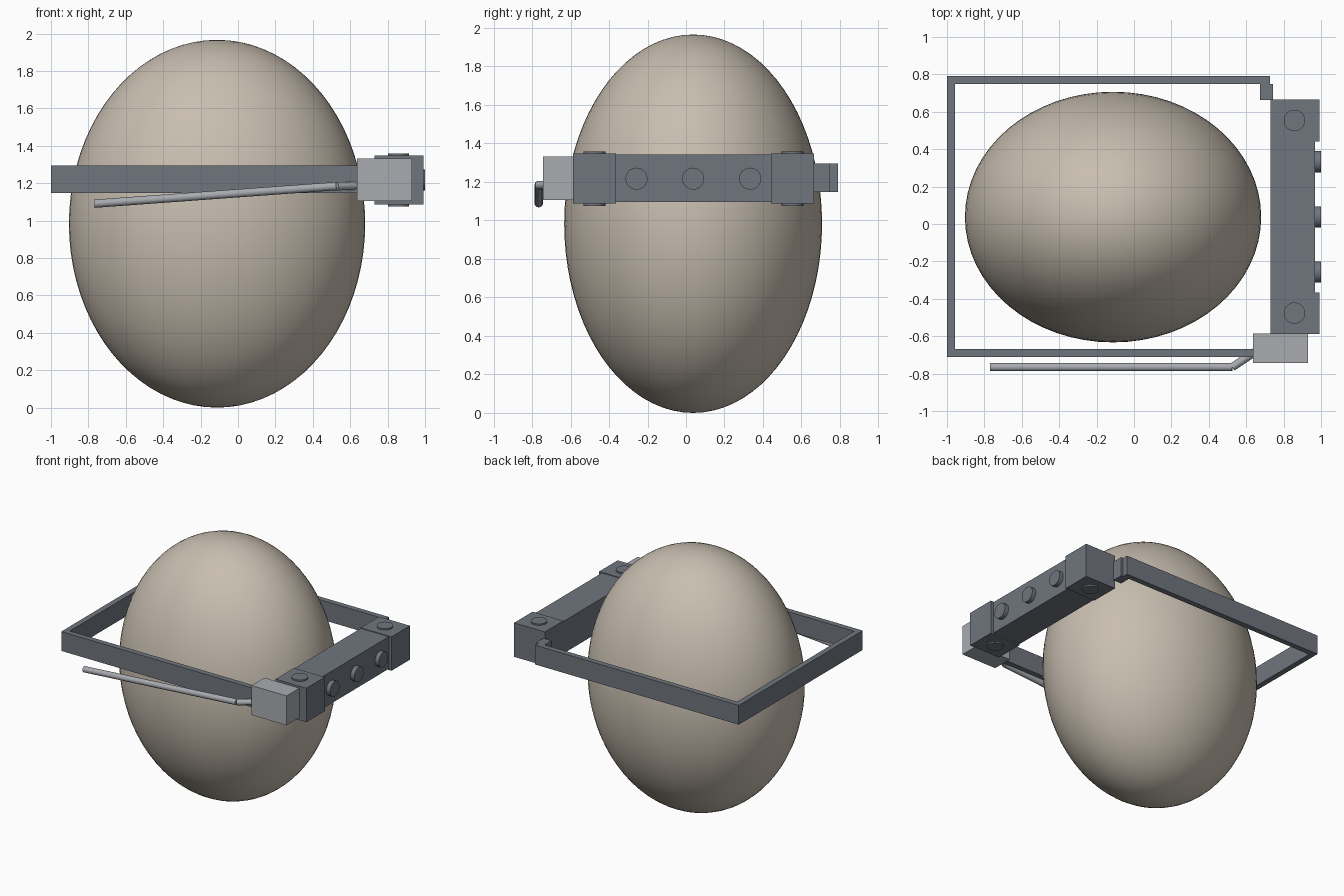
import bpy, math
from mathutils import Vector

cube = bpy.data.objects.get("Cube")
if cube:
    bpy.data.objects.remove(cube, do_unlink=True)


def material(name, rgb):
    m = bpy.data.materials.new(name)
    m.use_nodes = True
    m.diffuse_color = (*rgb, 1)
    bsdf = next(n for n in m.node_tree.nodes if n.type == 'BSDF_PRINCIPLED')
    bsdf.inputs["Base Color"].default_value = (*rgb, 1)
    bsdf.inputs["Roughness"].default_value = 0.6
    return m


STONE = material("warm beige stone", (0.578, 0.515, 0.434))
DARK = material("dark grey metal", (0.162, 0.181, 0.209))
LIGHT = material("light grey metal", (0.392, 0.407, 0.434))


def finish(name, mat, smooth=False):
    ob = bpy.context.object
    ob.name = ob.data.name = name
    ob.data.materials.append(mat)
    if smooth:
        bpy.ops.object.shade_smooth_by_angle(angle=math.radians(35))
    return ob


def box(name, mat, x, y, z):
    """Box from its (min, max) extents on each axis."""
    mid = [(a + b) / 2 for a, b in (x, y, z)]
    bpy.ops.mesh.primitive_cube_add(size=1, location=mid)
    bpy.context.object.scale = [b - a for a, b in (x, y, z)]
    bpy.ops.object.transform_apply(location=False, rotation=False, scale=True)
    return finish(name, mat)


def rod(name, mat, start, end, radius, sides=32):
    """Cylinder between two points."""
    start, end = Vector(start), Vector(end)
    axis = end - start
    bpy.ops.mesh.primitive_cylinder_add(vertices=sides, radius=radius, depth=axis.length,
                                        location=(start + end) / 2)
    bpy.context.object.rotation_euler = axis.to_track_quat('Z', 'Y').to_euler()
    return finish(name, mat, smooth=True)


# Stone body
bpy.ops.mesh.primitive_uv_sphere_add(segments=64, ring_count=40, radius=1,
                                     location=(-0.112, 0.037, 0.983))
bpy.context.object.scale = (0.792, 0.67, 0.983)
bpy.ops.object.transform_apply(location=False, rotation=False, scale=True)
finish("stone_body", STONE, smooth=True)

# Thin strap around the body
STRAP_Z = (1.147, 1.295)
box("strap_right", DARK, (-1.0, -0.957), (-0.71, 0.79), STRAP_Z)
box("strap_front", DARK, (-0.957, 0.66), (-0.71, -0.668), STRAP_Z)
box("strap_back", DARK, (-0.957, 0.726), (0.748, 0.79), STRAP_Z)
box("strap_hinge", DARK, (0.674, 0.744), (0.664, 0.748), STRAP_Z)

# Thick side bar with a block at each end
box("side_bar", DARK, (0.73, 0.968), (-0.37, 0.445), (1.096, 1.342))
for end, y in (("front", (-0.588, -0.365)), ("back", (0.442, 0.665))):
    box(end + "_block", DARK, (0.73, 0.991), y, (1.087, 1.347))
    mid = sum(y) / 2
    rod(end + "_block_pin", DARK, (0.858, mid, 1.076), (0.858, mid, 1.358), 0.057)

# Studs on the outer face of the bar
for i, y in enumerate((-0.257, 0.037, 0.333)):
    rod(f"bar_stud_{i + 1}", DARK, (0.94, y, 1.217), (1.0, y, 1.217), 0.057)

# Light corner block with the bent lever
box("lever_block", LIGHT, (0.635, 0.931), (-0.742, -0.586), (1.105, 1.331))
rod("lever_neck", LIGHT, (0.525, -0.765, 1.183), (0.66, -0.675, 1.187), 0.022)
rod("lever_arm", LIGHT, (-0.768, -0.765, 1.09), (0.525, -0.765, 1.184), 0.022)
